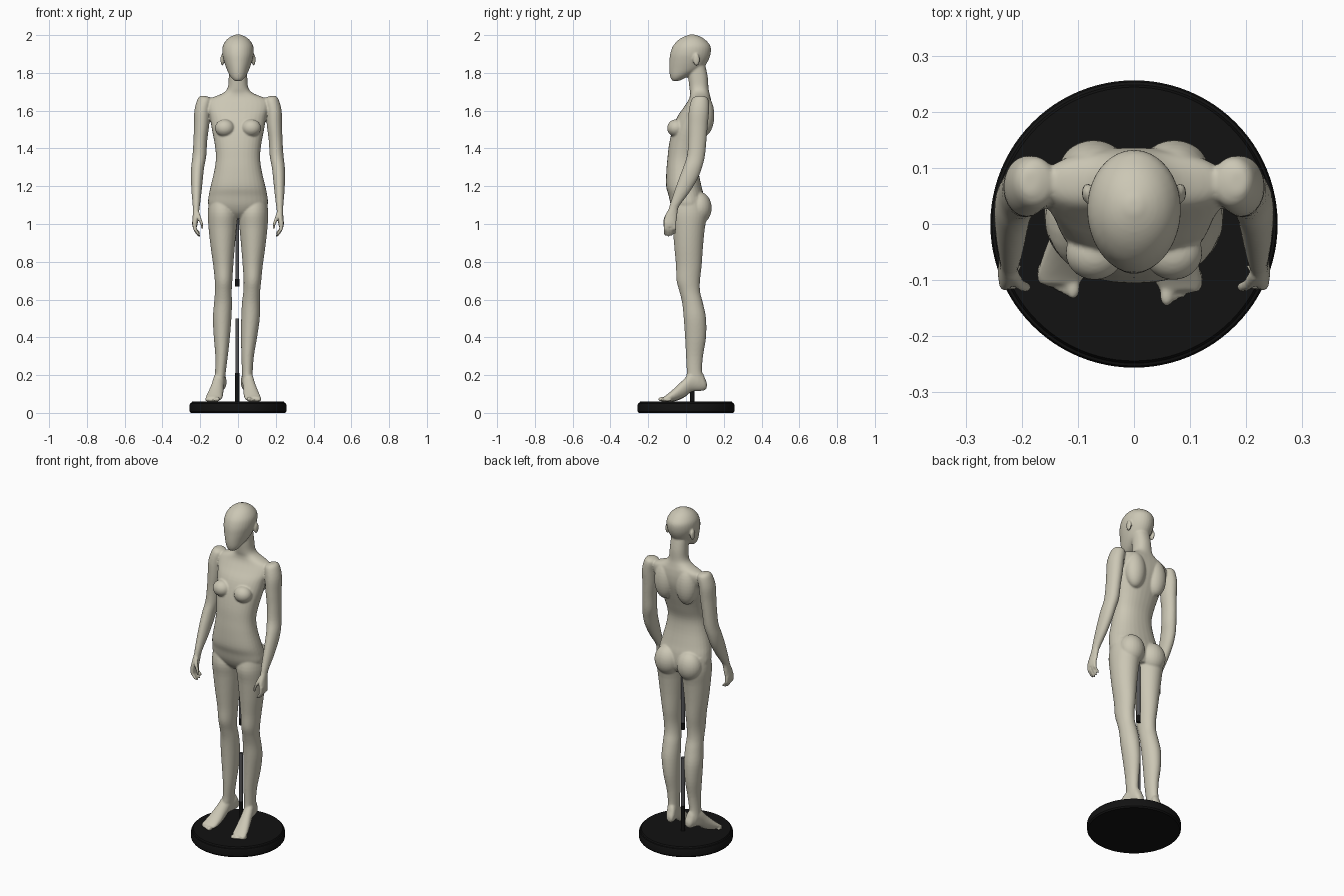
import bpy, bmesh, math
from mathutils import Matrix, Vector


def material(name, rgb):
    m = bpy.data.materials.new(name)
    m.diffuse_color = (*rgb, 1)
    return m


BEIGE = material("warm_beige", (0.60, 0.57, 0.46))
BLACK = material("matte_black", (0.006, 0.006, 0.006))
GREY = material("dark_grey_metal", (0.09, 0.09, 0.095))


def catmull(rows, steps):
    """Smooth a list of ring rows with extra in-between rows."""
    out = []
    for i in range(len(rows) - 1):
        p0, p1 = rows[max(i - 1, 0)], rows[i]
        p2, p3 = rows[i + 1], rows[min(i + 2, len(rows) - 1)]
        for s in range(steps):
            t = s / steps
            out.append([0.5 * (2 * b + (c - a) * t + (2 * a - 5 * b + 4 * c - d) * t * t
                        + (3 * b - a - 3 * c + d) * t ** 3)
                        for a, b, c, d in zip(p0, p1, p2, p3)])
    return out + [list(rows[-1])]


def loft(bm, rows, steps=4, n=32, power=2.0, along_y=False):
    """Closed skin over rings (height, x0, x1, y0, y1); along_y swaps y and z."""
    rings = []
    for h, x0, x1, y0, y1 in catmull(rows, steps):
        ring = []
        for k in range(n):
            a = 2 * math.pi * k / n
            c, s = math.cos(a), math.sin(a)
            x = (x0 + x1) / 2 + (x1 - x0) / 2 * math.copysign(abs(c) ** (2 / power), c)
            y = (y0 + y1) / 2 + (y1 - y0) / 2 * math.copysign(abs(s) ** (2 / power), s)
            ring.append(bm.verts.new((x, h, y) if along_y else (x, y, h)))
        rings.append(ring)
    faces = [bm.faces.new(rings[0]), bm.faces.new(rings[-1])]
    for a, b in zip(rings, rings[1:]):
        for k in range(n):
            j = (k + 1) % n
            faces.append(bm.faces.new((a[k], a[j], b[j], b[k])))
    bmesh.ops.recalc_face_normals(bm, faces=faces)


def ball(bm, centre, radii):
    mat = Matrix.Translation(centre) @ Matrix.Diagonal((*radii, 1))
    bmesh.ops.create_uvsphere(bm, u_segments=24, v_segments=16, radius=1, matrix=mat)


def mirror(rows):
    return [(h, -x1, -x0, y0, y1) for h, x0, x1, y0, y1 in rows]


def finish(bm, name, mat):
    me = bpy.data.meshes.new(name)
    bm.to_mesh(me)
    bm.free()
    ob = bpy.data.objects.new(name, me)
    bpy.context.collection.objects.link(ob)
    me.materials.append(mat)
    bpy.ops.object.select_all(action='DESELECT')
    ob.select_set(True)
    bpy.context.view_layer.objects.active = ob
    bpy.ops.object.shade_smooth_by_angle(angle=math.radians(30))
    return ob


def sym(z, x, y0, y1):
    return (z, -x, x, y0, y1)


body = bmesh.new()

# Torso and neck
loft(body, [sym(*r) for r in (
    (1.03, .05, -.03, .08), (1.06, .125, -.06, .095), (1.10, .157, -.08, .10),
    (1.15, .155, -.092, .095), (1.20, .145, -.105, .082), (1.28, .126, -.104, .066),
    (1.35, .117, -.098, .064), (1.42, .123, -.09, .085), (1.50, .138, -.072, .112),
    (1.57, .15, -.045, .132), (1.62, .165, -.01, .136), (1.66, .155, .015, .132),
    (1.69, .085, .022, .125), (1.72, .055, .018, .119), (1.78, .049, .012, .115),
    (1.85, .048, .01, .10))], power=2.25)

# Faceless head
loft(body, [sym(*r) for r in (
    (1.758, .018, -.072, -.035), (1.77, .032, -.08, -.01), (1.79, .046, -.086, .03),
    (1.82, .060, -.089, .085), (1.86, .074, -.088, .115), (1.90, .083, -.084, .13),
    (1.94, .081, -.070, .130), (1.97, .065, -.045, .108), (1.99, .042, -.015, .08),
    (2.003, .012, .02, .045))])

for s in (1, -1):
    ball(body, (s * .083, .055, 1.87), (.010, .018, .032))      # ear
    ball(body, (s * .070, -.052, 1.508), (.052, .048, .046))    # bust
    ball(body, (s * .072, .095, 1.575), (.062, .055, .11))      # shoulder blade
    ball(body, (s * .074, .070, 1.085), (.074, .066, .085))     # buttock

# Arm with palm, mirrored
arm = [(1.678, .17, .20, .055, .095), (1.66, .14, .215, .03, .118),
       (1.60, .147, .231, .015, .122), (1.52, .153, .233, .012, .115),
       (1.44, .163, .236, .012, .108), (1.36, .168, .241, .005, .10),
       (1.30, .179, .248, -.015, .085), (1.24, .186, .249, -.038, .062),
       (1.17, .193, .246, -.063, .02), (1.11, .200, .241, -.083, -.025),
       (1.08, .204, .239, -.092, -.042), (1.04, .209, .240, -.112, -.046),
       (1.005, .213, .243, -.119, -.053), (.985, .217, .241, -.113, -.060)]
hand_bits = [[(1.065, .205, .225, -.100, -.078), (1.03, .194, .213, -.118, -.096),
              (1.00, .184, .200, -.121, -.103), (.975, .184, .195, -.118, -.106)]]  # thumb
for i in range(4):                                               # fingers
    y, drop = -.110 + .0165 * i, (.006, 0, .004, .014)[i]
    hand_bits.append([(1.01, .218, .240, y - .009, y + .009),
                      (.975, .218, .238, y - .009, y + .009),
                      (.950 + drop, .207, .225, y - .008, y + .008),
                      (.934 + drop, .198, .211, y - .005, y + .006)])
for flip in (False, True):
    loft(body, mirror(arm) if flip else arm)
    for bit in hand_bits:
        loft(body, mirror(bit) if flip else bit, n=12)

# Legs: the left one is mirrored and set wider below the knee
leg = [(1.14, .03, .15, -.06, .085), (1.06, .004, .16, -.080, .112),
       (.98, .008, .156, -.071, .100), (.88, .017, .145, -.062, .090),
       (.78, .025, .131, -.053, .083), (.70, .030, .123, -.050, .074),
       (.64, .028, .117, -.034, .075), (.58, .021, .116, -.020, .090),
       (.50, .017, .115, -.012, .106), (.40, .016, .101, -.005, .106),
       (.30, .018, .084, .000, .090), (.22, .021, .078, .004, .085),
       (.17, .022, .077, .002, .098), (.14, .027, .070, .02, .095)]
loft(body, leg)
left = []
for z, x0, x1, y0, y1 in mirror(leg):
    d = -.045 * max(0, .7 - z) / .5
    left.append((z, x0 + d, x1 + d, y0, y1))
loft(body, left)

# Arched feet with toes: (local y, half width, bottom, top)
foot = [(.060, .012, .135, .16), (.052, .022, .122, .18), (.03, .028, .116, .22),
        (-.02, .030, .112, .22), (-.06, .034, .084, .180), (-.11, .041, .063, .132),
        (-.15, .043, .060, .098), (-.170, .036, .061, .084)]
for ax, slope, length in ((.049, .20, 1.0), (-.096, -.22, .93)):
    rows = []
    for y, w, z0, z1 in foot:
        x = ax - slope * y
        rows.append((.05 + y * (length if y < 0 else 1), x - w, x + w, z0, z1))
    loft(body, rows, along_y=True)
    side = 1 if ax > 0 else -1
    for i in range(5):
        r = .0125 if i == 0 else .0085
        ty = -.176 + .007 * i
        tx = ax - slope * ty + side * (-.026 + .0155 * i)
        ball(body, (tx, .05 + ty * length, .06 + r), (r, .021, r))

# Fuse all body parts into one smooth skin
skin = finish(body, "mannequin_body", BEIGE)
rm = skin.modifiers.new("fuse", 'REMESH')
rm.mode = 'VOXEL'
rm.voxel_size = .005
rm.use_smooth_shade = True
sm = skin.modifiers.new("soften", 'SMOOTH')
sm.factor, sm.iterations = .5, 5


def turned(name, profile, x, y, mat, n):
    """Round part from (z, radius) steps."""
    bm = bmesh.new()
    loft(bm, [(z, x - r, x + r, y - r, y + r) for z, r in profile], steps=1, n=n)
    return finish(bm, name, mat)


# Round base and two-part support rod
turned("round_base", [(0, .250), (.008, .256), (.044, .256), (.050, .253),
                      (.052, .248), (.060, .244)], 0, 0, BLACK, 96)
turned("rod_socket", [(.055, .012), (.21, .012)], -.004, .034, BLACK, 24)
turned("lower_rod", [(.20, .0105), (.50, .0105)], -.004, .034, GREY, 24)
turned("upper_rod", [(.70, .0105), (1.06, .0105)], -.004, .034, GREY, 24)
turned("upper_rod_collar", [(.67, .012), (.71, .012)], -.004, .034, BLACK, 24)
